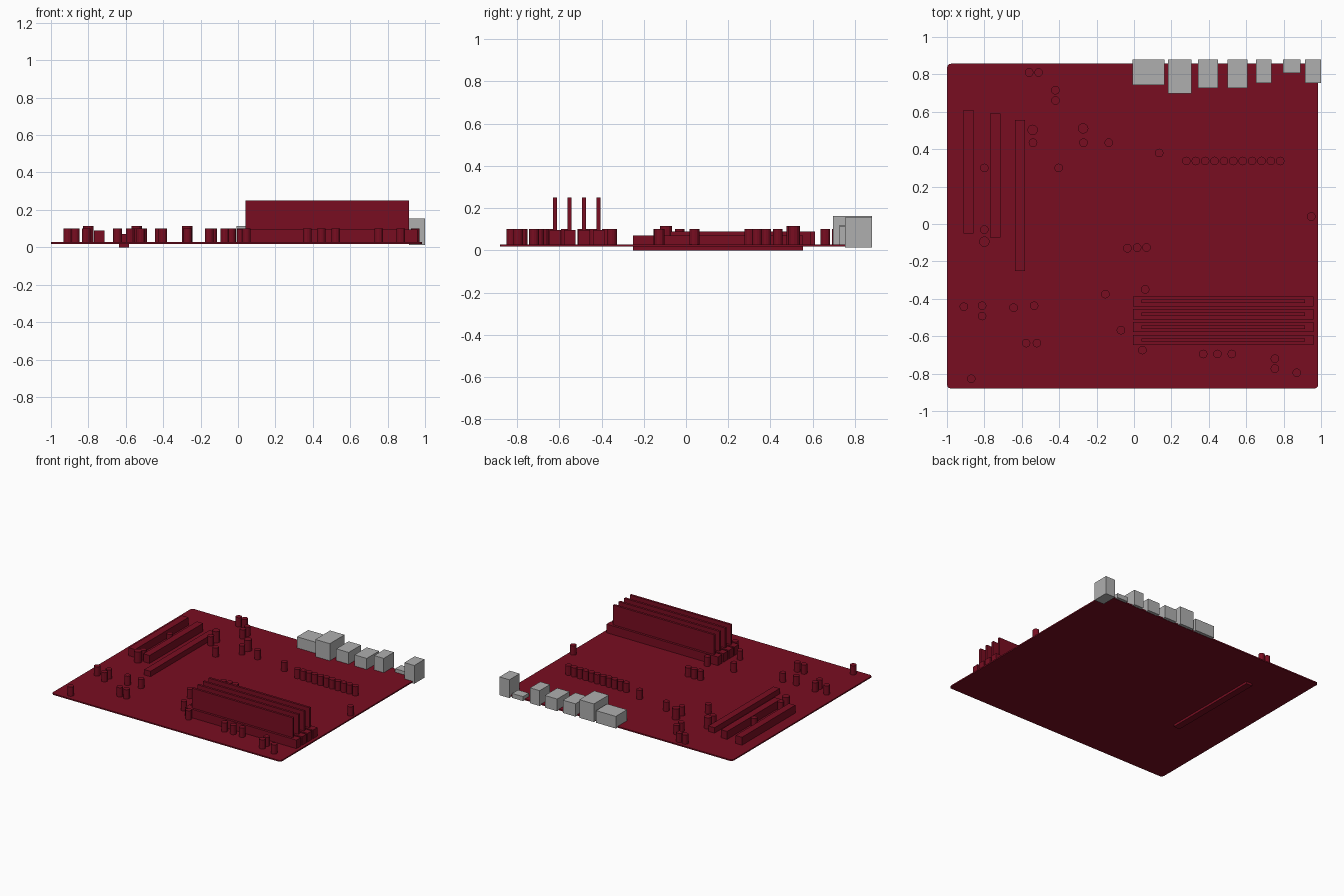
import bpy, bmesh
from mathutils import Matrix


def material(name, rgb):
    m = bpy.data.materials.new(name)
    m.diffuse_color = (*rgb, 1)
    return m


RED = material("dark red", (0.19, 0.004, 0.015))
GREY = material("light grey", (0.43, 0.43, 0.43))


def finish(bm, name, mat):
    me = bpy.data.meshes.new(name)
    bm.to_mesh(me)
    bm.free()
    me.materials.append(mat)
    ob = bpy.data.objects.new(name, me)
    bpy.context.collection.objects.link(ob)
    return ob


def box(name, x0, x1, y0, y1, z0, z1, mat, corner=0):
    bm = bmesh.new()
    mtx = Matrix.Translation(((x0 + x1) / 2, (y0 + y1) / 2, (z0 + z1) / 2)) \
        @ Matrix.Diagonal((x1 - x0, y1 - y0, z1 - z0, 1))
    bmesh.ops.create_cube(bm, size=1, matrix=mtx)
    if corner:
        upright = [e for e in bm.edges
                   if abs(e.verts[0].co.z - e.verts[1].co.z) > 1e-4]
        bmesh.ops.bevel(bm, geom=upright, offset=corner, segments=3,
                        profile=0.5, affect='EDGES')
    return finish(bm, name, mat)


def capacitor(x, y, r=0.023, top=0.10):
    bm = bmesh.new()
    z0 = 0.025
    bmesh.ops.create_cone(bm, cap_ends=True, segments=12, radius1=r, radius2=r,
                          depth=top - z0,
                          matrix=Matrix.Translation((x, y, (z0 + top) / 2)))
    return finish(bm, "capacitor", RED)


# Circuit board
box("board", -1.0, 0.985, -0.88, 0.857, 0.018, 0.028, RED, corner=0.022)

# Expansion slots; the third passes through the board
box("expansion_slot", -0.912, -0.857, -0.05, 0.61, 0.02, 0.09, RED)
box("expansion_slot", -0.769, -0.715, -0.073, 0.59, 0.02, 0.09, RED)
box("graphics_slot", -0.636, -0.582, -0.252, 0.555, 0.0, 0.07, RED)

# Memory slots with upright memory sticks
for i in range(4):
    y = -0.414 - i * 0.0687
    box("memory_slot", -0.005, 0.96, y - 0.027, y + 0.027, 0.02, 0.095, RED)
    box("memory_stick", 0.04, 0.915, y - 0.009, y + 0.009, 0.09, 0.25, RED)

# Rear port blocks: x range, front y, base, top
for x0, x1, y0, z0, z1 in (
        (-0.008, 0.163, 0.742, 0.02, 0.115),
        (0.182, 0.307, 0.697, 0.02, 0.162),
        (0.342, 0.450, 0.727, 0.02, 0.12),
        (0.500, 0.606, 0.727, 0.02, 0.115),
        (0.652, 0.735, 0.753, 0.02, 0.14),
        (0.796, 0.890, 0.807, 0.02, 0.055),
        (0.914, 1.000, 0.753, 0.012, 0.155)):
    box("rear_port", x0, x1, y0, 0.88, z0, z1, GREY)

# Row of eleven capacitors
for i in range(11):
    capacitor(0.28 + i * 0.0502, 0.337)

# Scattered capacitors
for x, y in ((-0.56, 0.81), (-0.51, 0.81), (-0.42, 0.715), (-0.42, 0.66),
             (-0.54, 0.435), (-0.27, 0.435), (-0.135, 0.435), (-0.403, 0.3),
             (0.135, 0.38), (-0.80, 0.3), (-0.80, -0.03), (0.948, 0.04),
             (-0.035, -0.13), (0.017, -0.126), (0.067, -0.126),
             (0.06, -0.35), (-0.153, -0.375), (-0.91, -0.442),
             (-0.812, -0.437), (-0.812, -0.492), (-0.644, -0.447),
             (-0.534, -0.437), (-0.07, -0.568), (-0.577, -0.637),
             (-0.519, -0.637), (0.045, -0.674), (0.37, -0.695),
             (0.446, -0.695), (0.523, -0.695), (0.753, -0.72),
             (0.753, -0.773), (0.87, -0.795), (-0.87, -0.827)):
    capacitor(x, y)

# Larger capacitors
for x, y in ((-0.542, 0.503), (-0.272, 0.511), (-0.80, -0.094)):
    capacitor(x, y, 0.028, 0.115)
